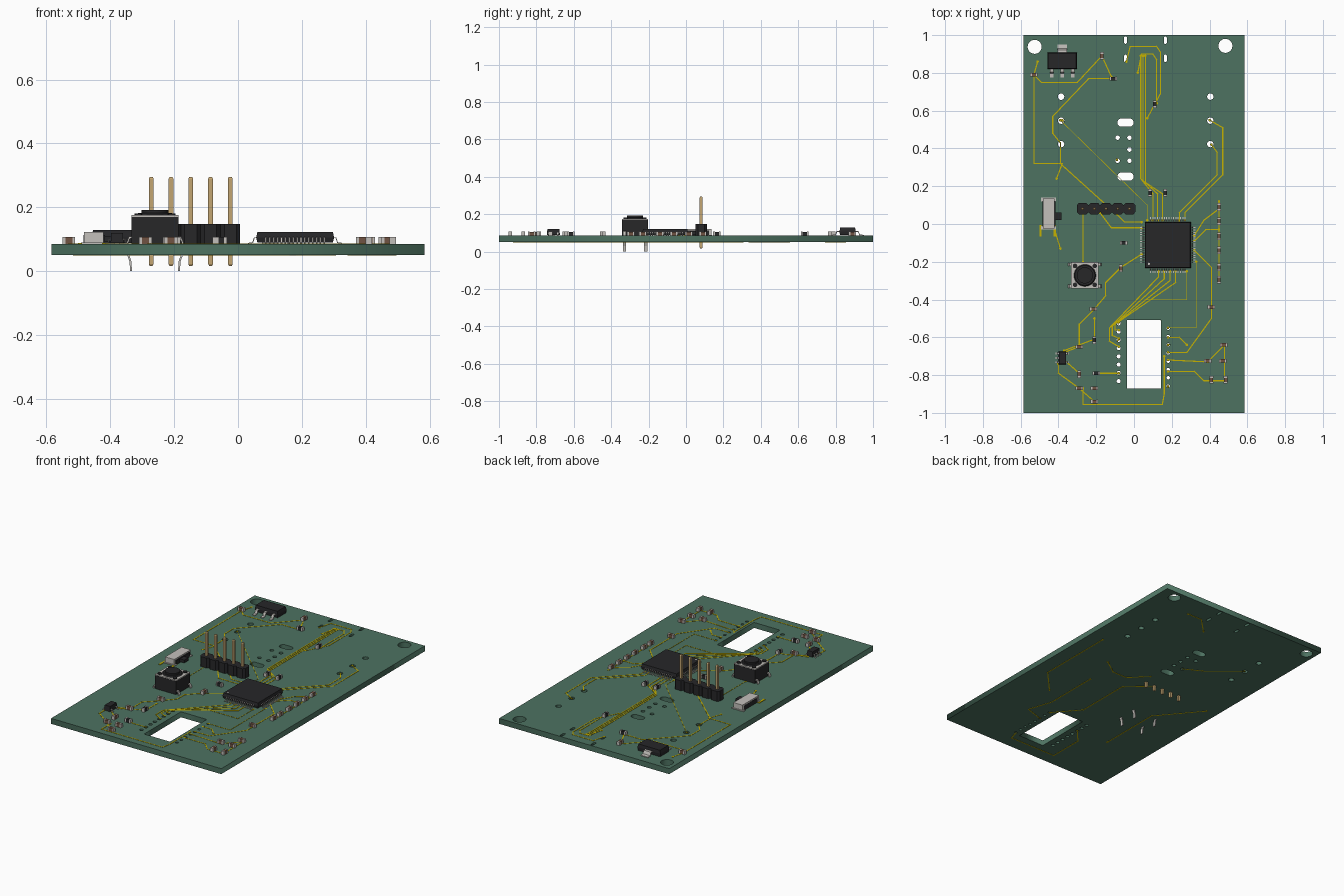
import bpy, bmesh
from math import pi, cos, sin, radians
from mathutils import Vector

if "Cube" in bpy.data.objects:
    bpy.data.objects.remove(bpy.data.objects["Cube"])

Z0, Z1 = 0.051, 0.085          # board underside and top


def material(name, *rgb):
    m = bpy.data.materials.new(name)
    m.diffuse_color = (*rgb, 1)
    m.use_nodes = True
    m.node_tree.nodes["Principled BSDF"].inputs["Base Color"].default_value = m.diffuse_color
    return m


GREEN = material("green_mask", 0.075, 0.17, 0.12)
GOLD = material("trace_gold", 0.56, 0.44, 0.0)
PIN = material("pin_brass", 0.55, 0.38, 0.17)
BLACK = material("black_plastic", 0.02, 0.02, 0.022)
METAL = material("metal", 0.55, 0.53, 0.5)
BROWN = material("ceramic_brown", 0.16, 0.085, 0.055)


def finish(bm, name, mat, smooth=False):
    bmesh.ops.recalc_face_normals(bm, faces=bm.faces)
    me = bpy.data.meshes.new(name)
    bm.to_mesh(me)
    bm.free()
    me.materials.append(mat)
    ob = bpy.data.objects.new(name, me)
    bpy.context.collection.objects.link(ob)
    if smooth:
        bpy.context.view_layer.objects.active = ob
        ob.select_set(True)
        bpy.ops.object.shade_smooth_by_angle()
        ob.select_set(False)
    return ob


def oval(x, y, rx, ry, n=24):
    """Circle when rx == ry, otherwise a straight-sided slot."""
    r, pts = min(rx, ry), []
    for i in range(n):
        a = 2 * pi * (i + 0.5) / n
        pts.append((x + r * cos(a) + (rx - r) * (1 if cos(a) > 0 else -1),
                    y + r * sin(a) + (ry - r) * (1 if sin(a) > 0 else -1)))
    return pts


def rect(x, y, w, h):
    return [(x - w/2, y - h/2), (x + w/2, y - h/2), (x + w/2, y + h/2), (x - w/2, y + h/2)]


def prism(bm, pts, z0, z1, s0=1.0, s1=1.0):
    c = sum((Vector(p) for p in pts), Vector((0, 0))) / len(pts)
    lo, hi = [[bm.verts.new((*(c + (Vector(p) - c) * s), z)) for p in pts]
              for s, z in ((s0, z0), (s1, z1))]
    bm.faces.new(lo)
    bm.faces.new(hi)
    for i in range(len(pts)):
        j = (i + 1) % len(pts)
        bm.faces.new((lo[i], lo[j], hi[j], hi[i]))


def lead(bm, x, y, deg, prof, w, t):
    """Bent metal strip: prof is (distance outwards, height)."""
    d = Vector((cos(radians(deg)), sin(radians(deg)), 0))
    side = Vector((-d.y, d.x, 0)) * w / 2
    ring = []
    P = [Vector(p) for p in prof]
    for i, p in enumerate(P):
        tan = (P[min(i + 1, len(P) - 1)] - P[max(i - 1, 0)]).normalized()
        nrm = Vector((-tan.y, tan.x)) * t / 2
        q = []
        for s, e in ((1, 1), (-1, 1), (-1, -1), (1, -1)):
            v = p + nrm * e
            q.append(bm.verts.new(Vector((x, y, 0)) + d * v.x + side * s + Vector((0, 0, v.y))))
        ring.append(q)
    bm.faces.new(ring[0])
    bm.faces.new(ring[-1])
    for a, b in zip(ring, ring[1:]):
        for k in range(4):
            m = (k + 1) % 4
            bm.faces.new((a[k], a[m], b[m], b[k]))


# Board: filled outline with holes, slots and the display window
holes = [oval(-0.526, 0.938, 0.037, 0.037, 32), oval(0.484, 0.943, 0.037, 0.037, 32)]
holes += [oval(x, y, 0.008, 0.02, 12) for x in (-0.045, 0.166) for y in (0.973, 0.877)]
holes += [oval(x, y, 0.017, 0.017) for x in (-0.386, 0.404) for y in (0.674, 0.547, 0.423)]
holes += [oval(-0.045, y, 0.043, 0.022) for y in (0.537, 0.251)]
holes += [oval(x, y, 0.012, 0.012, 16) for x, y in
          ((-0.087, 0.457), (-0.024, 0.457), (-0.024, 0.394), (-0.087, 0.335), (-0.024, 0.335))]
for i in range(8):
    holes.append(oval(-0.081, -0.526 - i * 0.0437, 0.011, 0.011, 16))
    holes.append(oval(0.181, -0.552 - i * 0.0437, 0.009, 0.009, 16))
holes.append(rect(0.053, -0.69, 0.178, 0.362))

cu = bpy.data.curves.new("board", "CURVE")
cu.dimensions, cu.fill_mode, cu.extrude = "2D", "BOTH", (Z1 - Z0) / 2
for pts in [rect(0, 0, 1.17, 2)] + holes:
    sp = cu.splines.new("POLY")
    sp.points.add(len(pts) - 1)
    for p, (x, y) in zip(sp.points, pts):
        p.co = (x, y, 0, 1)
    sp.use_cyclic_u = True
cu.materials.append(GREEN)
board = bpy.data.objects.new("board", cu)
board.location.z = (Z0 + Z1) / 2
bpy.context.collection.objects.link(board)
bpy.context.view_layer.objects.active = board
board.select_set(True)
bpy.ops.object.convert(target="MESH")
board.select_set(False)


# Traces: flat strips with round via ends, points in hundredths of a unit
def traces(name, runs, width, z0, z1):
    bm = bmesh.new()
    for run in runs:
        pts = [Vector(p) / 100 for p in run]
        for a, b in zip(pts, pts[1:]):
            d = (b - a).normalized() * width / 2
            n = Vector((-d.y, d.x))
            prism(bm, [a - d - n, b + d - n, b + d + n, a - d + n], z0, z1)
        for p in (pts[0], pts[-1]):
            prism(bm, oval(p.x, p.y, 0.007, 0.007, 8), z0, z1)
    finish(bm, name, GOLD)


upper = [
    [(-4, 86), (-2, 94), (12, 94), (14, 91), (14, 69), (7, 56)],
    [(2, 80), (4, 90), (10, 90), (12, 87), (12, 64)],
    [(-53, 79), (-49, 75), (-30, 75), (-17, 89), (-12, 78)],
    [(-11, 77), (-24, 77), (-43, 57), (-43, 48), (-39, 43), (-39, 32), (-8, 4), (-5, 1), (4, 1)],
    [(-53, 79), (-53, 32), (-38, 32), (-41, 24)], [(-51, 86), (-53, 79)],
    [(40, 55), (47, 51), (47, 26), (27, 6), (27, 2)],
    [(41, 42), (44, 38), (44, 26), (24, 6), (24, 2)]]
for i in range(3):
    upper.append([(3.6 + 1.2 * i, 89), (3.6 + 1.2 * i, 24 - i), (10 + 2.5 * i, 16), (10 + 2.5 * i, 2)])
traces("upper_traces", upper, 0.006, Z1, Z1 + 0.0015)

lower = [
    [(-18, 6), (-12, -2), (4, -2)],
    [(4, -16), (-7, -23), (-15, -31), (-15, -38), (-21, -45), (-29, -53), (-29, -65), (-37, -68)],
    [(32, -14), (41, -23), (41, -50), (28, -68), (18, -68)],
    [(45, 12), (45, -30)], [(32, -6), (37, 2), (45, 8)], [(32, -9), (38, -3), (45, -3)],
    [(18, -60), (24, -60), (28, -64)], [(18, -72), (39, -73)], [(18, -78), (32, -78), (37, -83), (48, -83)],
    [(48, -64), (48, -83)], [(48, -64), (40, -72)],
    [(-40, -74), (-40, -79), (-29, -87), (-21, -94)], [(-20, -79), (-8, -79)],
    [(-27, -87), (-27, -95.5), (15, -95.5), (16, -90), (16, -70)],
    [(-37, -67), (-21, -61), (-21, -50)], [(-29, -79), (-37, -72)], [(-42, -3), (-39, -13)]]
for i in range(4):
    lower.append([(13 + 3 * i, -25), (13 + 3 * i, -28 - i), (-13 + 1.5 * i, -55 + i),
                  (-13 + 1.5 * i, -62 + 3 * i), (-8, -65 + 4.4 * i)])
traces("lower_traces", lower, 0.006, Z1, Z1 + 0.0015)
traces("fine_traces", [
    [(-39, 55), (7, 10), (7, 2)], [(-27, 6), (-27, -20)], [(33, -20), (33, -55), (18, -55)],
    [(28, -25), (28, -40), (6, -40), (-8, -52)]], 0.003, Z1, Z1 + 0.0015)
traces("underside_traces", [
    [(-51, 5), (-30, -20), (-30, -60)], [(-8, -61), (-16, -70), (-16, -92), (16, -92), (18, -86)],
    [(-9, 8), (5, -5), (5, -40), (18, -55)], [(25, -10), (25, -45), (30, -60), (18, -64)],
    [(49, 30), (49, -20), (35, -35)], [(10, 75), (20, 85), (30, 85)], [(-38, 55), (-20, 40), (-9, 34)],
    [(30, 12), (20, 5), (10, 5), (0, 15)]], 0.006, Z0 - 0.0015, Z0)

# Switch solder pads
bm = bmesh.new()
for x in (-0.495, -0.42):
    prism(bm, rect(x, -0.035, 0.012, 0.06), Z1, Z1 + 0.003)
finish(bm, "switch_pads", GOLD)

# Pin header
base, pins = bmesh.new(), bmesh.new()
for i in range(5):
    x, y = -0.272 + i * 0.062, 0.081
    prism(base, [(x - 0.031, y - 0.018), (x - 0.019, y - 0.031), (x + 0.019, y - 0.031), (x + 0.031, y - 0.018),
                 (x + 0.031, y + 0.018), (x + 0.019, y + 0.031), (x - 0.019, y + 0.031), (x - 0.031, y + 0.018)],
          Z1, 0.147)
    sq = rect(x, y, 0.015, 0.015)
    prism(pins, sq, 0.022, 0.289)
    prism(pins, sq, 0.289, 0.295, 1, 0.6)
    prism(pins, sq, 0.016, 0.022, 0.6, 1)
finish(base, "header_base", BLACK)
finish(pins, "header_pins", PIN)

# Square processor with sixteen gull-wing leads a side
cx, cy = 0.179, -0.111
bm = bmesh.new()
prism(bm, rect(cx, cy, 0.244, 0.244), 0.089, 0.105, 0.97, 1)
prism(bm, rect(cx, cy, 0.244, 0.244), 0.105, 0.122, 1, 0.97)
finish(bm, "processor_body", BLACK)
bm = bmesh.new()
prism(bm, oval(cx - 0.1, cy - 0.1, 0.006, 0.006, 16), 0.1215, 0.1225)
finish(bm, "processor_dot", METAL)
bm = bmesh.new()
gull = [(0.118, 0.105), (0.128, 0.104), (0.133, 0.089), (0.147, 0.087)]
for deg in range(0, 360, 90):
    a = radians(deg)
    for i in range(16):
        o = (i - 7.5) * 0.0122
        lead(bm, cx - sin(a) * o, cy + cos(a) * o, deg, gull, 0.005, 0.003)
finish(bm, "processor_leads", METAL)

# Push button
bx, by = -0.26, -0.272
bm = bmesh.new()
prism(bm, rect(bx, by, 0.146, 0.14), Z1 + 0.002, 0.17)
prism(bm, oval(bx, by, 0.062, 0.062, 32), 0.17, 0.182, 1, 0.85)
prism(bm, oval(bx, by, 0.043, 0.043, 32), 0.18, 0.192)
for sx in (-1, 1):
    for sy in (-1, 1):
        prism(bm, oval(bx + sx * 0.052, by + sy * 0.05, 0.012, 0.012, 16), 0.17, 0.181)
finish(bm, "button_body", BLACK, True)
bm = bmesh.new()
prism(bm, rect(bx, by, 0.146, 0.138), 0.17, 0.175)
finish(bm, "button_cover", METAL)
bm = bmesh.new()
for deg in (0, 180):
    for s in (-1, 1):
        lead(bm, bx, by + s * 0.057, deg, [(0.06, 0.108), (0.08, 0.105), (0.086, 0.09), (0.084, 0.05),
                                         (0.077, 0.03), (0.075, 0.0)], 0.017, 0.006)
finish(bm, "button_legs", METAL)

# Voltage regulator: three leads and a wide tab
bm = bmesh.new()
prism(bm, rect(-0.38, 0.864, 0.158, 0.086), 0.088, 0.108, 0.96, 1)
prism(bm, rect(-0.38, 0.864, 0.158, 0.086), 0.108, 0.128, 1, 0.94)
finish(bm, "regulator_body", BLACK)
bm = bmesh.new()
foot = [(0.035, 0.108), (0.057, 0.107), (0.065, 0.089), (0.087, 0.087)]
for o in (-0.056, 0, 0.056):
    lead(bm, -0.38 + o, 0.864, -90, foot, 0.017, 0.005)
lead(bm, -0.38, 0.864, 90, foot, 0.05, 0.005)
finish(bm, "regulator_leads", METAL)

# Small five-lead chip
bm = bmesh.new()
prism(bm, rect(-0.379, -0.709, 0.04, 0.07), 0.088, 0.12, 1, 0.92)
finish(bm, "small_chip_body", BLACK)
bm = bmesh.new()
for deg, offs in ((180, (-0.023, 0, 0.023)), (0, (-0.023, 0.023))):
    for o in offs:
        lead(bm, -0.379, -0.709 + o, deg, [(0.018, 0.1), (0.025, 0.1), (0.028, 0.088), (0.036, 0.087)], 0.01, 0.003)
finish(bm, "small_chip_leads", METAL)

# Slide switch
bm = bmesh.new()
prism(bm, rect(-0.452, 0.055, 0.062, 0.16), 0.088, 0.122)
prism(bm, rect(-0.452, -0.02, 0.08, 0.02), Z1, 0.09)
prism(bm, rect(-0.452, 0.13, 0.08, 0.02), Z1, 0.09)
finish(bm, "switch_shell", METAL)
bm = bmesh.new()
prism(bm, rect(-0.45, 0.055, 0.068, 0.135), Z1, 0.113)
prism(bm, rect(-0.405, 0.042, 0.04, 0.04), 0.092, 0.11)
finish(bm, "switch_slider", BLACK)

# Chip capacitors and resistors: body with two metal end caps, H across or V along
caps = [(45, y, "V") for y in (9, 1.5, -6.5, -14, -23, -29.5)]
caps += [(41, -44, "H"), (47.5, -64, "H"), (39, -72.5, "H"), (47, -72.5, "H"), (41, -82.5, "V"), (48.5, -82.5, "V"),
         (-29, -65, "H"), (-21.5, -45, "H"), (-29, -79.5, "V"), (-29, -87, "H"), (-21, -87, "H"),
         (-21, -94, "H"), (-7, -23.5, "V"), (-17, 89, "V"), (-53, 79, "H")]
resistors = [(11, 63.5, "V"), (-11, 77, "H"), (8.5, 16.5, "V"), (16.5, 16.5, "V"), (-5.5, -10, "H"),
             (-21, -61.5, "V"), (-20, -79, "H")]
ends = bmesh.new()
for name, items, mat in (("capacitors", caps, BROWN), ("resistors", resistors, BLACK)):
    bm = bmesh.new()
    for x, y, way in items:
        x, y = x / 100, y / 100
        dx, dy = (1, 0) if way == "H" else (0, 1)
        prism(bm, rect(x, y, 0.018 + dx * 0.01, 0.018 + dy * 0.01), Z1, 0.106)
        for s in (-1, 1):
            prism(ends, rect(x + s * dx * 0.0155, y + s * dy * 0.0155, 0.02 - dx * 0.011, 0.02 - dy * 0.011),
                  Z1, 0.107)
    finish(bm, name, mat)
finish(ends, "component_end_caps", METAL)
